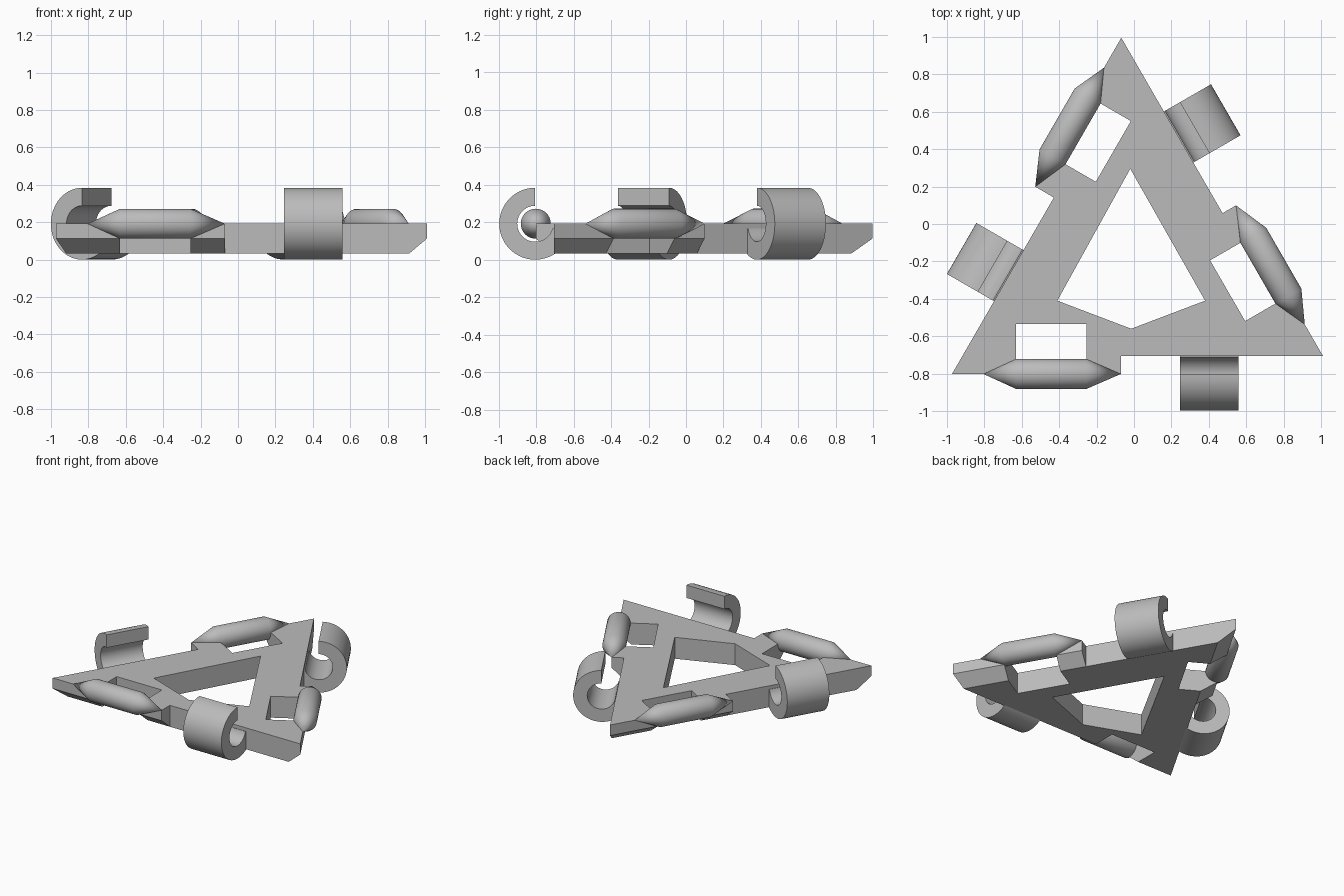
import bpy, bmesh, math
from mathutils import Vector, Matrix

cube = bpy.data.objects.get("Cube")
if cube:
    bpy.data.objects.remove(cube)

grey = bpy.data.materials.new("plain grey")
grey.use_nodes = True
grey.diffuse_color = (0.5, 0.5, 0.5, 1)
grey.node_tree.nodes["Principled BSDF"].inputs["Base Color"].default_value = (0.5, 0.5, 0.5, 1)

CENTRE = Vector((-0.02, -0.175, 0))
BOTTOM, MID, TOP = 0.032, 0.113, 0.192
LIP, POCKET = 0.627, 0.36            # distances from the centre
EDGE = (0.531, 0.544, 0.512)         # plain edge distance: front, right, left
SHIFT = (0, 0.005, -0.02)            # slide of each side's fittings
POCKET_START, POCKET_END, LIP_END = -0.61, -0.235, -0.05
PIN_R, HOOK_R = 0.08, 0.192


def turn(i):
    return Matrix.Translation(CENTRE) @ Matrix.Rotation(i * math.tau / 3, 4, 'Z')


def finish(bm, name, matrix=None, smooth=True):
    bmesh.ops.recalc_face_normals(bm, faces=bm.faces)
    mesh = bpy.data.meshes.new(name)
    bm.to_mesh(mesh)
    bm.free()
    mesh.materials.append(grey)
    obj = bpy.data.objects.new(name, mesh)
    bpy.context.collection.objects.link(obj)
    if matrix:
        obj.matrix_world = matrix
    if smooth:
        bpy.ops.object.select_all(action='DESELECT')
        obj.select_set(True)
        bpy.context.view_layer.objects.active = obj
        bpy.ops.object.shade_smooth_by_angle(angle=math.radians(30))


def outline(z, lip=None):
    """Outer loop of the plate; without a lip the sides stay on the plain edge."""
    points = []
    for i in range(3):
        d, s = lip or EDGE[i], SHIFT[i]
        corner = -(EDGE[i - 1] + d / 2) / math.sin(math.pi / 3)
        for t, dist in ((corner, d), (POCKET_START + s, d), (POCKET_START + s, POCKET),
                        (POCKET_END + s, POCKET), (POCKET_END + s, d),
                        (LIP_END + s, d), (LIP_END + s, EDGE[i])):
            points.append(turn(i) @ Vector((t, -dist, z)))
    return points


def hole(z):
    return [Vector((x, y, z)) for x, y in
            ((-0.02, 0.295), (0.38, -0.41), (-0.015, -0.56), (-0.41, -0.41))]


def bridge(bm, loops):
    rings = [[bm.verts.new(p) for p in loop] for loop in loops]
    for a, b in zip(rings, rings[1:]):
        for j in range(len(a)):
            k = (j + 1) % len(a)
            bm.faces.new((a[j], a[k], b[k], b[j]))


# Triangular plate with undercut lips, pockets and a centre opening
bm = bmesh.new()
bridge(bm, [outline(BOTTOM), outline(MID, LIP), outline(TOP, LIP)])
bridge(bm, [hole(BOTTOM), hole(TOP)])
bmesh.ops.remove_doubles(bm, verts=bm.verts, dist=0.0005)
for z in (BOTTOM, TOP):
    rim = [e for e in bm.edges if e.is_boundary and all(abs(v.co.z - z) < 0.001 for v in e.verts)]
    bmesh.ops.triangle_fill(bm, edges=rim, use_beauty=True)
finish(bm, "triangular_plate", smooth=False)

for i, side in enumerate(("front", "right", "left")):
    # Hinge pin with pointed ends
    bm = bmesh.new()
    profile = [(-0.785, 0), (POCKET_START, PIN_R), (POCKET_END, PIN_R), (LIP_END, 0)]
    verts = [bm.verts.new((x, 0, r)) for x, r in profile]
    edges = [bm.edges.new(pair) for pair in zip(verts, verts[1:])]
    bmesh.ops.spin(bm, geom=verts + edges, axis=(1, 0, 0), cent=(0, 0, 0),
                   angle=math.tau, steps=40)
    bmesh.ops.remove_doubles(bm, verts=bm.verts, dist=0.0005)
    finish(bm, side + "_pin", turn(i) @ Matrix.Translation((SHIFT[i], -LIP, TOP)))

    # Open hook: a thick arc swept from its top lip round into the plate
    bm = bmesh.new()
    section = [bm.verts.new((x, 0, r)) for x in (0.265, 0.58) for r in (HOOK_R / 2, HOOK_R)]
    face = bm.faces.new([section[k] for k in (0, 1, 3, 2)])
    start = bmesh.ops.duplicate(bm, geom=[face])["geom"]
    bmesh.ops.spin(bm, geom=[face], axis=(1, 0, 0), cent=(0, 0, 0),
                   angle=math.radians(255), steps=40)
    bmesh.ops.remove_doubles(bm, verts=bm.verts, dist=0.0005)
    finish(bm, side + "_hook",
           turn(i) @ Matrix.Translation((SHIFT[i] / 2, -EDGE[i] - 0.099, TOP)))
